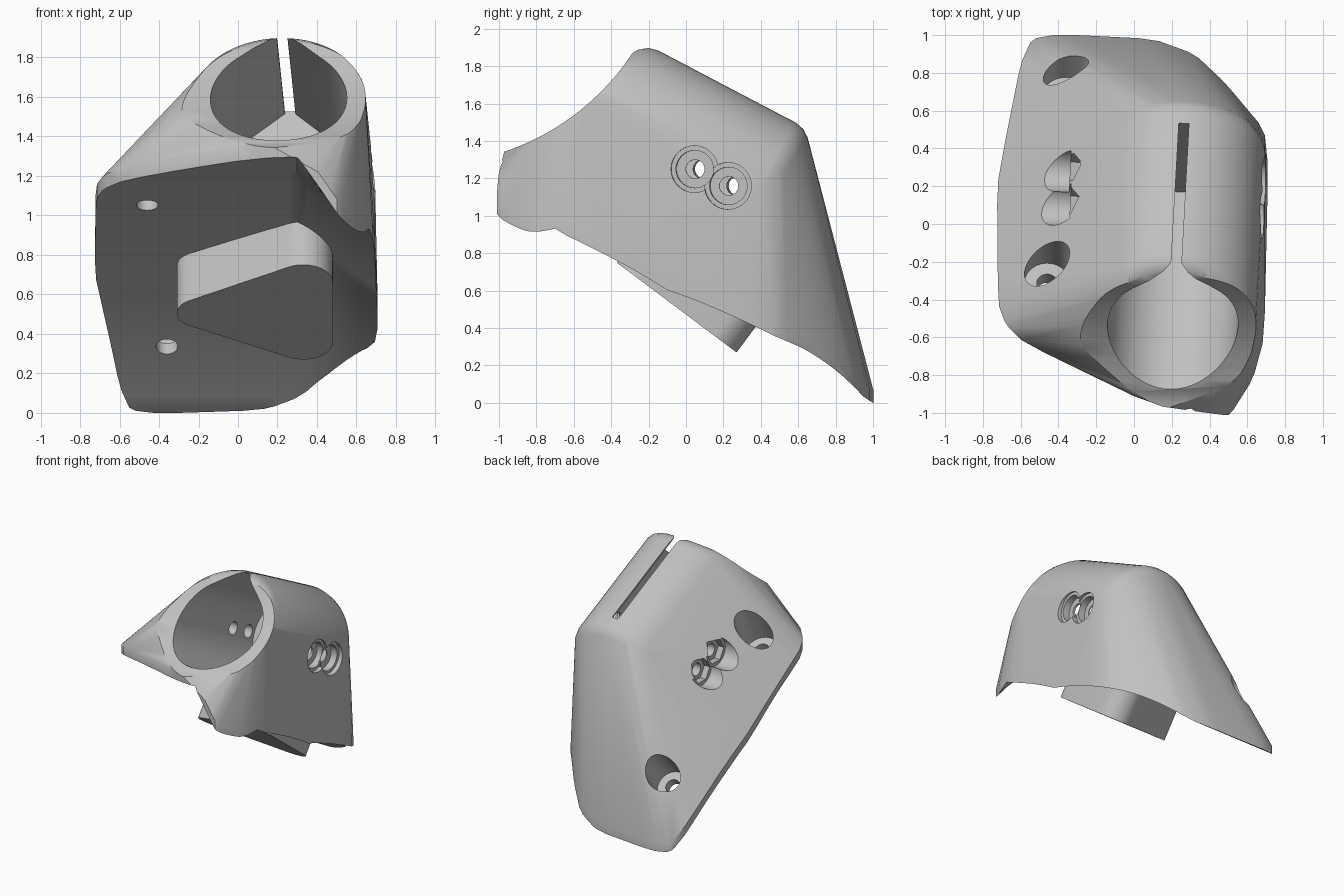
import bpy, bmesh, math
from mathutils import Vector

old = bpy.data.objects.get("Cube")
if old:
    bpy.data.objects.remove(old, do_unlink=True)

grey = bpy.data.materials.new("matte grey")
grey.use_nodes = True
grey.diffuse_color = (0.53, 0.53, 0.53, 1)
bsdf = next(n for n in grey.node_tree.nodes if n.type == 'BSDF_PRINCIPLED')
bsdf.inputs["Base Color"].default_value = grey.diffuse_color


def finish(bm, name):
    bmesh.ops.recalc_face_normals(bm, faces=bm.faces[:])
    mesh = bpy.data.meshes.new(name)
    bm.to_mesh(mesh)
    bm.free()
    ob = bpy.data.objects.new(name, mesh)
    bpy.context.collection.objects.link(ob)
    mesh.materials.append(grey)
    return ob


def hull(name, points):
    bm = bmesh.new()
    for p in points:
        bm.verts.new(p)
    bmesh.ops.convex_hull(bm, input=bm.verts[:])
    bmesh.ops.delete(bm, geom=[v for v in bm.verts if not v.link_faces], context='VERTS')
    return finish(bm, name)


def prism(name, points, shift):
    """Closed polygon swept along a vector."""
    bm = bmesh.new()
    near = [bm.verts.new(p) for p in points]
    far = [bm.verts.new(p + shift) for p in points]
    bm.faces.new(near)
    bm.faces.new(far)
    for i in range(len(near)):
        bm.faces.new((near[i - 1], near[i], far[i], far[i - 1]))
    return finish(bm, name)


def rod(name, start, end, radius, sides=40):
    """Cylinder between two points."""
    turn = (end - start).to_track_quat('Z', 'Y')
    ring = [start + turn @ Vector((radius * math.cos(a), radius * math.sin(a), 0))
            for a in (2 * math.pi * i / sides for i in range(sides))]
    return prism(name, ring, end - start)


def base_height(x, y):
    """Domed underside with a lip that drops along the left edge."""
    drop = min(1, 0.9 - y) + 3 * max(0, -0.7 - y)
    return max(0, 0.84 - 0.66 * y - 0.2 * y * y - 0.75 * drop * max(0, x - 0.3))


# Tube frame: axis falls to the rear, up is square to it
axis = Vector((0.055, 1, -0.525)).normalized()
side = axis.cross(Vector((0, 0, 1))).normalized()
up = side.cross(axis).normalized()
centre = Vector((0.235, 0, 1.31))
OUTER, BORE = 0.44, 0.345


def tube_point(angle, radius, along):
    return centre + axis * along + radius * (side * math.cos(angle) + up * math.sin(angle))


def station(y, z):
    """Distance along the tube axis of a point on its ridge."""
    return (Vector((0.235 + 0.055 * y, y, z)) - centre).dot(axis)


# Body: hull of the rounded tube ends and the flange rim
rim = [(-0.72, -0.42), (-0.725, 0.2), (-0.68, 0.45), (-0.6, 0.85), (-0.54, 0.98),
       (-0.4, 1.005), (0.1, 0.98), (0.32, 0.9), (0.48, 0.75), (0.69, 0.5),
       (0.71, 0.3), (0.69, -0.6), (0.63, -0.82), (0.51, -1.01), (0.46, -1.01),
       (0.1, -0.96), (-0.58, -0.63), (-0.68, -0.53)]
cloud = []
for p, q in zip(rim, rim[1:] + rim[:1]):
    for t in (0.15, 0.85):
        x, y = p[0] + (q[0] - p[0]) * t, p[1] + (q[1] - p[1]) * t
        z = base_height(x, y)
        cloud += [Vector((x, y, z - 0.08)), Vector((x, y, z + 0.07))]
front, back = station(-0.26, 1.89), station(0.67, 1.44)
for i in range(41):
    a = math.radians(-10 + 5 * i)
    slant = front - 0.445 * OUTER * (1 - math.sin(a))
    for radius, inset in ((OUTER, 0.1), (OUTER - 0.012, 0.05), (OUTER - 0.04, 0.01)):
        cloud.append(tube_point(a, radius, slant + inset))
        cloud.append(tube_point(a, radius, back - inset))
body = hull("clamp_body", cloud)

cutters = []

# Underside cutter: curved sheet with a skirt and floor
bm = bmesh.new()
bmesh.ops.create_grid(bm, x_segments=48, y_segments=48, size=1.2)
for v in bm.verts:
    v.co.z = base_height(v.co.x, v.co.y)
skirt = bmesh.ops.extrude_edge_only(bm, edges=[e for e in bm.edges if e.is_boundary])["geom"]
for v in skirt:
    if isinstance(v, bmesh.types.BMVert):
        v.co.z = -2
bmesh.ops.holes_fill(bm, edges=[e for e in bm.edges if e.is_boundary], sides=0)
cutters.append(finish(bm, "underside_cutter"))

# Shallow front scoop
scoop = Vector((0, -1.396, 2.603))
reach = Vector((2, 0, 0))
cutters.append(rod("scoop_cutter", scoop - reach, scoop + reach, 1.33, 128))

# Teardrop bore with the clamping slot in its crown
slot, crown = 0.027, 0.425
outline = [(BORE * math.cos(a), BORE * math.sin(a))
           for a in (math.radians(130 + 280 * i / 56) for i in range(57))]
outline += [(slot, crown), (slot, 0.8), (-slot, 0.8), (-slot, crown)]
bore_end = station(0.32, 1.12)
profile = [centre + axis * bore_end + side * u + up * v for u, v in outline]
cutters.append(prism("bore_cutter", profile, axis * -2.2))

# Flange screw holes with counterbores
for x, y, lean, depth in ((-0.46, -0.36, 0.46, 0.1), (-0.36, 0.64, 0.66, 0.07)):
    foot = Vector((x, y, base_height(x, y)))
    way = Vector((0, lean, math.sqrt(1 - lean * lean)))
    cutters.append(rod("flange_hole_cutter", foot - way * 0.3, foot + way * 0.3, 0.055))
    cutters.append(rod("flange_counterbore_cutter", foot + way * depth, foot + way * 0.9, 0.12))

# Clamp screws: through hole, stepped head pocket, nut pocket and hexagon seat
for y, z in ((0.045, 1.25), (0.225, 1.16)):
    head = Vector((0.68, y, z))
    for name, near, far, radius, sides in (
            ("clamp_hole_cutter", 0.4, -1.7, 0.05, 32),
            ("head_rim_cutter", -0.025, 0.4, 0.125, 40),
            ("head_pocket_cutter", -0.08, 0.4, 0.1, 40),
            ("nut_pocket_cutter", -1.02, -1.7, 0.113, 40),
            ("nut_seat_cutter", -0.97, -1.3, 0.095, 6)):
        cutters.append(rod(name, head + side * near, head + side * far, radius, sides))

bpy.context.view_layer.objects.active = body
for cutter in cutters:
    cutter.hide_render = True
    mod = body.modifiers.new(cutter.name, 'BOOLEAN')
    mod.operation, mod.solver, mod.object = 'DIFFERENCE', 'EXACT', cutter
    bpy.ops.object.modifier_apply(modifier=mod.name)
for cutter in cutters:
    bpy.data.objects.remove(cutter, do_unlink=True)

# Locating pad: rounded triangle standing off the underside
normal = Vector((0, 0.6, 0.8))
corners = []
for cx, cz, r in ((-0.19, 0.505, 0.12), (0.33, 0.66, 0.15), (0.33, 0.36, 0.15)):
    for i in range(48):
        a = 2 * math.pi * i / 48
        x, z = cx + r * math.cos(a), cz + 0.6 * r * math.sin(a)
        foot = Vector((x, 0.27 - (z - 0.27) / 0.75, z))
        corners += [foot, foot + normal * 0.3]
pad = hull("locating_pad", corners)

# Smooth shading with sharp machined edges
bpy.ops.object.select_all(action='DESELECT')
for ob in (body, pad):
    ob.select_set(True)
bpy.context.view_layer.objects.active = body
bpy.ops.object.shade_smooth_by_angle(angle=math.radians(35))
